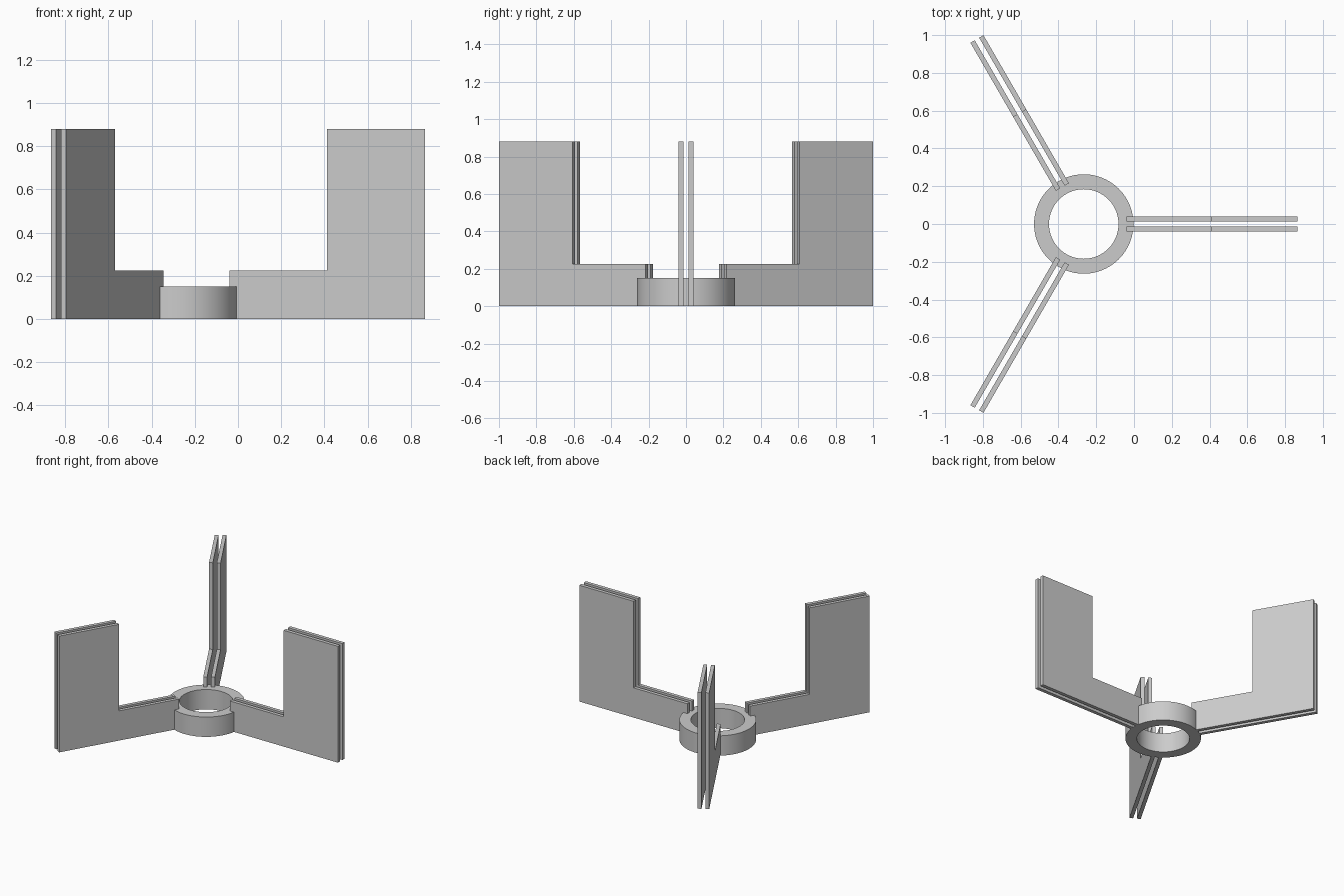
import bpy
import math
from mathutils import Matrix, Vector

cube = bpy.data.objects.get("Cube")
if cube:
    bpy.data.objects.remove(cube, do_unlink=True)

CENTRE = Vector((-0.266, 0, 0))

grey = bpy.data.materials.new("light_grey")
grey.use_nodes = True
colour = (0.6, 0.6, 0.6, 1)
grey.diffuse_color = colour
grey.node_tree.nodes["Principled BSDF"].inputs["Base Color"].default_value = colour


def add_object(name, verts, faces):
    mesh = bpy.data.meshes.new(name)
    mesh.from_pydata(verts, [], faces)
    mesh.materials.append(grey)
    obj = bpy.data.objects.new(name, mesh)
    bpy.context.collection.objects.link(obj)
    return obj


def add_ring(name, inner, outer, height, steps=96):
    # Rectangular section swept around the vertical axis
    section = [(outer, 0), (outer, height), (inner, height), (inner, 0)]
    n = len(section)
    verts, faces = [], []
    for i in range(steps):
        a = math.tau * i / steps
        verts += [(r * math.cos(a), r * math.sin(a), z) for r, z in section]
        j = (i + 1) % steps
        for k in range(n):
            m = (k + 1) % n
            faces.append((i * n + k, j * n + k, j * n + m, i * n + m))
    obj = add_object(name, verts, faces)
    obj.location = CENTRE
    return obj


def add_fin(name, angle, y0, y1):
    # Stepped profile in radius and height, extruded across its thickness
    profile = [(0.226, 0), (1.131, 0), (1.131, 0.88),
               (0.677, 0.88), (0.677, 0.225), (0.226, 0.225)]
    n = len(profile)
    verts = [(r, y, z) for y in (y0, y1) for r, z in profile]
    faces = [tuple(range(n)), tuple(reversed(range(n, 2 * n)))]
    for k in range(n):
        m = (k + 1) % n
        faces.append((k, k + n, m + n, m))
    obj = add_object(name, verts, faces)
    obj.matrix_world = Matrix.Translation(CENTRE) @ Matrix.Rotation(angle, 4, "Z")
    return obj


# Central hub
ring = add_ring("hub_ring", 0.184, 0.263, 0.15)
bpy.ops.object.select_all(action="DESELECT")
ring.select_set(True)
bpy.context.view_layer.objects.active = ring
bpy.ops.object.shade_smooth_by_angle(angle=math.radians(30))

# Three pairs of parallel stepped fins
for i, place in enumerate(("left", "back_right", "front_right")):
    angle = math.tau * i / 3
    add_fin(f"{place}_fin_a", angle, 0.0135, 0.04)
    add_fin(f"{place}_fin_b", angle, -0.04, -0.0135)
